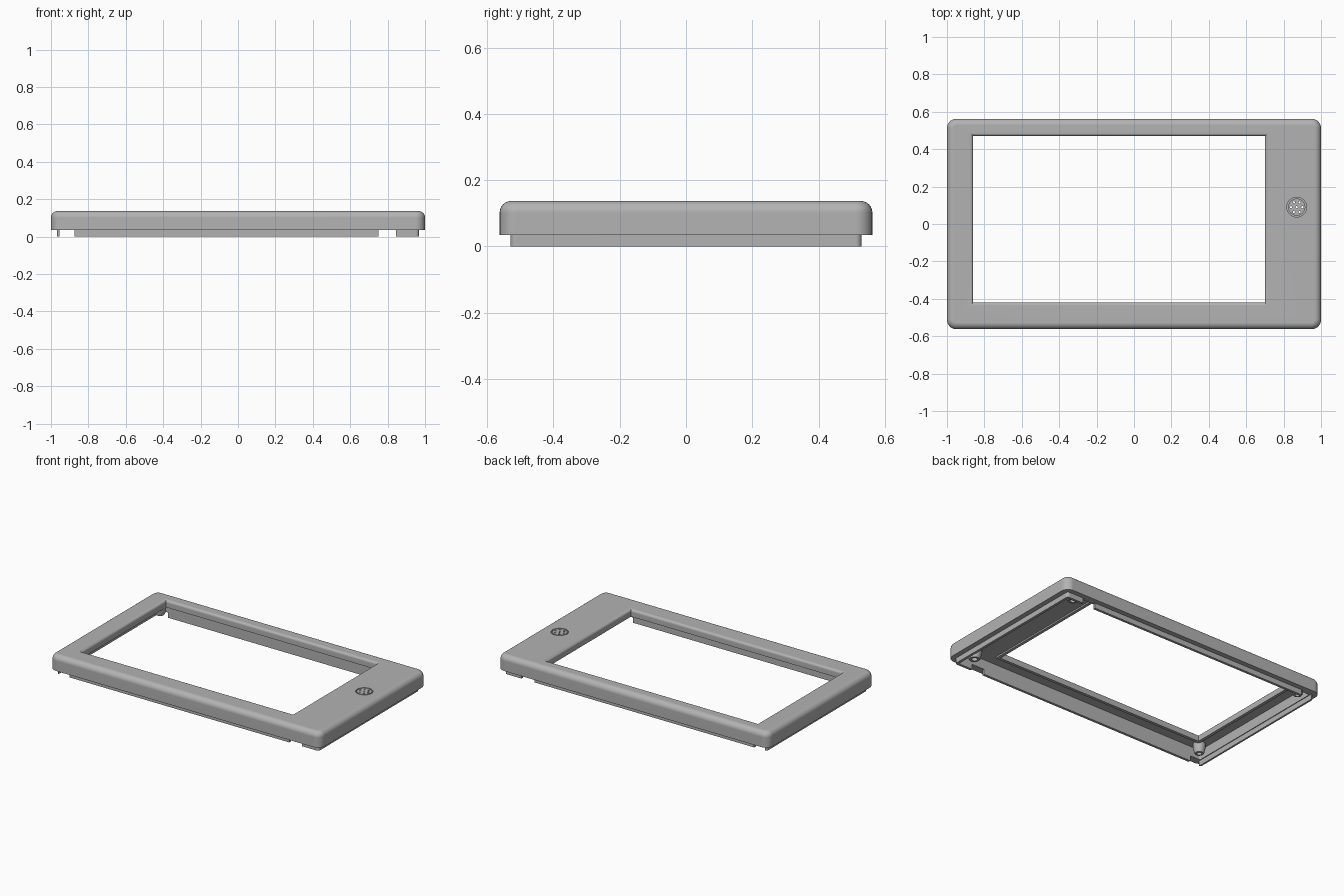
import bpy, bmesh, math
from math import sin, cos, pi

if "Cube" in bpy.data.objects:
    bpy.data.objects.remove(bpy.data.objects["Cube"], do_unlink=True)

GREY = (0.45, 0.45, 0.45, 1)
mat = bpy.data.materials.new("matte grey")
mat.use_nodes = True
mat.diffuse_color = GREY
mat.node_tree.nodes["Principled BSDF"].inputs["Base Color"].default_value = GREY

HALF_X, HALF_Y = 1.0, 0.5625
RIM_Z, CEILING_Z, TOP_Z = 0.035, 0.10, 0.137
WINDOW = (-0.86, 0.70, -0.42, 0.47)
SPEAKER = (0.87, 0.09)


def rounded_ring(inset, z, radius=0.05, steps=6):
    """Rounded rectangle, moved inwards from the case outline."""
    r = max(radius - inset, 0.008)
    cx, cy = HALF_X - inset - r, HALF_Y - inset - r
    ring = []
    for q, (sx, sy) in enumerate([(1, 1), (-1, 1), (-1, -1), (1, -1)]):
        for i in range(steps + 1):
            a = (q + i / steps) * pi / 2
            ring.append((sx * cx + r * cos(a), sy * cy + r * sin(a), z))
    return ring


def window_ring(grow, z):
    x0, x1, y0, y1 = WINDOW
    return [(x0 - grow, y0 - grow, z), (x1 + grow, y0 - grow, z),
            (x1 + grow, y1 + grow, z), (x0 - grow, y1 + grow, z)]


def circle(x, y, r, z, n=32):
    return [(x + r * cos(2 * pi * i / n), y + r * sin(2 * pi * i / n), z) for i in range(n)]


def loft(name, rings, closed=False):
    """Skin matching rings; cap the ends, or join last to first."""
    bm = bmesh.new()
    loops = [[bm.verts.new(p) for p in ring] for ring in rings]
    pairs = list(zip(loops, loops[1:]))
    if closed:
        pairs.append((loops[-1], loops[0]))
    else:
        bm.faces.new(loops[0])
        bm.faces.new(loops[-1])
    for a, b in pairs:
        for i in range(len(a)):
            j = (i + 1) % len(a)
            bm.faces.new((a[i], a[j], b[j], b[i]))
    bmesh.ops.recalc_face_normals(bm, faces=bm.faces)
    mesh = bpy.data.meshes.new(name)
    bm.to_mesh(mesh)
    bm.free()
    mesh.materials.append(mat)
    obj = bpy.data.objects.new(name, mesh)
    bpy.context.collection.objects.link(obj)
    return obj


def activate(obj):
    bpy.ops.object.select_all(action="DESELECT")
    obj.select_set(True)
    bpy.context.view_layer.objects.active = obj


def cut(obj, cutter):
    cutter.hide_render = True
    mod = obj.modifiers.new("cut", "BOOLEAN")
    mod.operation, mod.solver, mod.object = "DIFFERENCE", "EXACT", cutter
    activate(obj)
    bpy.ops.object.modifier_apply(modifier=mod.name)
    bpy.data.objects.remove(cutter, do_unlink=True)


def finish(obj):
    activate(obj)
    bpy.ops.object.shade_smooth_by_angle(angle=math.radians(35))
    obj.modifiers.new("even shading", "WEIGHTED_NORMAL").keep_sharp = True


# Hollow case: outer wall, rounded top edge, and a thin lip below the rim
FILLET = 0.035
inside = [rounded_ring(0.05, CEILING_Z), rounded_ring(0.05, 0),
          rounded_ring(0.033, 0), rounded_ring(0.033, RIM_Z), rounded_ring(0, RIM_Z)]
edge = [rounded_ring(FILLET * (1 - cos(a)), TOP_Z - FILLET * (1 - sin(a)))
        for a in [i * pi / 12 for i in range(7)]]
case = loft("case", inside + edge)

# Window opening with a softened upper edge
SOFT = 0.016
flare = [window_ring(SOFT * (1 - cos(a)), TOP_Z - SOFT * (1 - sin(a)))
         for a in [i * pi / 10 for i in range(6)]]
cut(case, loft("window_cutter", [window_ring(0, 0.02)] + flare + [window_ring(SOFT, 0.2)]))

# Notches through the front and back lip
for x0, x1 in [(-0.955, -0.875), (0.75, 0.845)]:
    box = [[(x0, -0.6, z), (x1, -0.6, z), (x1, 0.6, z), (x0, 0.6, z)] for z in (-0.1, 0.0345)]
    cut(case, loft("notch_cutter", box))

# Speaker: circular groove and a cluster of through holes
sx, sy = SPEAKER
groove = [circle(sx, sy, r, z) for r, z in [(0.046, 0.127), (0.053, 0.127), (0.053, 0.2), (0.046, 0.2)]]
cut(case, loft("groove_cutter", groove, closed=True))
spots = [(sx, sy)] + [(sx + 0.03 * cos(i * pi / 3), sy + 0.03 * sin(i * pi / 3)) for i in range(6)]
for x, y in spots:
    cut(case, loft("hole_cutter", [circle(x, y, 0.006, z, 12) for z in (0.05, 0.2)]))
finish(case)

# Raised frame under the ceiling, around the window
flange = loft("window_flange", [window_ring(g, z) for g, z in
              [(0, 0.09), (0.02, 0.09), (0.02, CEILING_Z), (0, CEILING_Z)]], closed=True)
finish(flange)

# Tapered screw posts in the corners
PROFILE = [(0.046, 0.104), (0.044, 0.075), (0.036, 0.042), (0.031, 0.036), (0.018, 0.036), (0.018, 0.09)]
for side, x in [("right", -0.9), ("left", 0.87)]:
    for end, y in [("front", -0.46), ("back", 0.463)]:
        k = 0.85 if side == "right" else 1
        post = loft(f"{end}_{side}_screw_post", [circle(x, y, r * k, z, 24) for r, z in PROFILE])
        finish(post)
